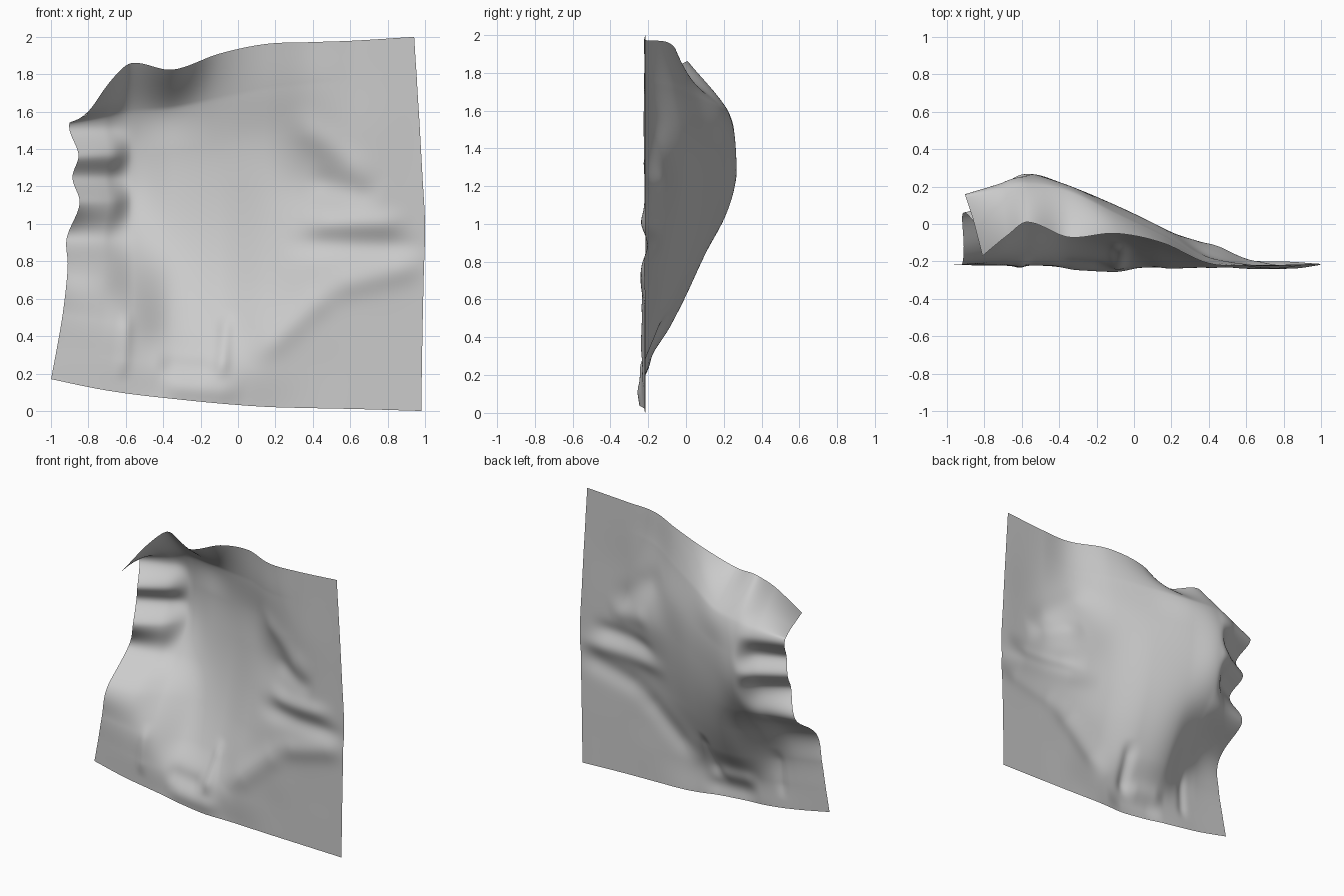
import bpy, math

if "Cube" in bpy.data.objects:
    bpy.data.objects.remove(bpy.data.objects["Cube"])

# control columns (u) and rows (s); s = 1 is the upper fold, last row the top hem
U = [-1, -.76, -.57, -.35, -.1, .15, .4, .65, 1]
S = [0, .12, .25, .4, .55, .7, .85, 1, 1.22]
# depth of each column from bottom hem to top hem
DEPTH = [
    [-.215, -.215, -.215, -.19, .03, .04, .09, .125, -.17],
    [-.22, -.22, -.21, -.15, .07, .14, .18, .175, -.06],
    [-.22, -.22, -.19, -.06, .14, .245, .265, .22, .01],
    [-.23, -.21, -.09, .03, .13, .185, .205, .18, -.07],
    [-.24, -.225, -.12, -.02, .05, .09, .10, .06, -.05],
    [-.22, -.23, -.20, -.13, -.07, -.03, -.02, -.06, -.10],
    [-.22, -.22, -.22, -.20, -.155, -.11, -.16, -.195, -.21],
    [-.22, -.22, -.22, -.22, -.215, -.21, -.22, -.22, -.22],
    [-.215] * 9]
# heights of bottom hem, fold line and top hem along u
BOTTOM = [.17, .12, .09, .065, .04, .022, .015, .01, 0]
FOLD = [1.54, 1.57, 1.6, 1.62, 1.67, 1.72, 1.75, 1.77, 1.8]
TOP = [1.58, 1.77, 1.86, 1.825, 1.91, 1.962, 1.972, 1.98, 2.0]
# side hems along s
LEFT = [-1, -.97, -.94, -.915, -.9, -.865, -.87, -.885, -.81]
RIGHT = [.98, .983, .987, .993, 1, .986, .971, .955, .942]
# gathered ripple heights and strengths beside the left hem
RIPPLE_Z = [0, .78, .92, 1.11, 1.245, 1.37, 1.52, 1.7, 2.1]
RIPPLE = [0, 0, .8, -1, 1, -1, .8, 0, 0]
# creases: start x, z, end x, z, depth change, width
CREASES = [
    (.2, .89, 1.05, .88, .02, .065), (.3, 1.0, .95, 1.01, -.018, .06),
    (.05, .25, .55, .7, -.02, .08), (.4, .64, 1.05, .8, -.02, .08),
    (.35, 1.25, .78, 1.13, .014, .07), (.25, 1.6, .75, 1.2, -.013, .08),
    (-.09, .15, -.06, .55, -.022, .04), (-.62, .15, -.59, .55, -.012, .035),
    (-.45, .13, .05, .1, -.018, .07), (-.45, .25, -.1, .22, .018, .06)]


def spline(k, v, t):
    """Cubic curve through values v at knots k."""
    n = len(k)
    i = max(j for j in range(n - 1) if k[j] <= t or j == 0)
    h = k[i + 1] - k[i]

    def slope(j):
        a, b = max(j - 1, 0), min(j + 1, n - 1)
        return (v[b] - v[a]) / (k[b] - k[a])
    f = (t - k[i]) / h
    return ((2*f**3 - 3*f*f + 1) * v[i] + (f**3 - 2*f*f + f) * h * slope(i)
            + (3*f*f - 2*f**3) * v[i + 1] + (f**3 - f*f) * h * slope(i + 1))


def smooth(a, b, t):
    t = min(max((t - a) / (b - a), 0), 1)
    return t * t * (3 - 2 * t)


def crease(x, z, x0, z0, x1, z1, amp, w):
    """Soft fold along a line, fading out at both ends."""
    dx, dz = x1 - x0, z1 - z0
    t = min(max(((x - x0) * dx + (z - z0) * dz) / (dx*dx + dz*dz), 0), 1)
    d2 = (x - x0 - t * dx)**2 + (z - z0 - t * dz)**2
    return amp * smooth(0, .3, t) * smooth(0, .3, 1 - t) * math.exp(-d2 / (w * w))


N = 130
us = [-1 + 2 * i / N for i in range(N + 1)]
ss = [S[-1] * j / N for j in range(N + 1)]
col_depth = [[spline(S, c, s) for s in ss] for c in DEPTH]
hems = [[spline(U, e, u) for u in us] for e in (BOTTOM, FOLD, TOP)]
verts = []
for j, s in enumerate(ss):
    left, right = spline(S, LEFT, s), spline(S, RIGHT, s)
    row = [c[j] for c in col_depth]
    for i, u in enumerate(us):
        b, f, t = (h[i] for h in hems)
        z = b + (f - b) * s if s <= 1 else f + (t - f) * (s - 1) / (S[-1] - 1)
        wl = max(0, (-.57 - u) / .43)
        wr = max(0, (u - .4) / .6)
        x = u + (left + 1) * wl + (right - 1) * wr
        y = spline(U, row, u) + sum(crease(x, z, *c) for c in CREASES)
        # gathered ripples beside the left hem
        wave = spline(RIPPLE_Z, RIPPLE, z) * (1 - smooth(1, 1.1, s))
        y += .033 * wave * (1 - smooth(-.72, -.54, u))
        x -= .02 * wave * wl
        verts.append((x, y, z))

# draped cloth sheet
W = N + 1
faces = [(j*W + i, j*W + i + 1, (j + 1)*W + i + 1, (j + 1)*W + i)
         for j in range(N) for i in range(N)]
mesh = bpy.data.meshes.new("cloth_sheet")
mesh.from_pydata(verts, [], faces)
mesh.polygons.foreach_set("use_smooth", [True] * len(faces))
mesh.update()
cloth = bpy.data.objects.new("cloth_sheet", mesh)
bpy.context.collection.objects.link(cloth)
